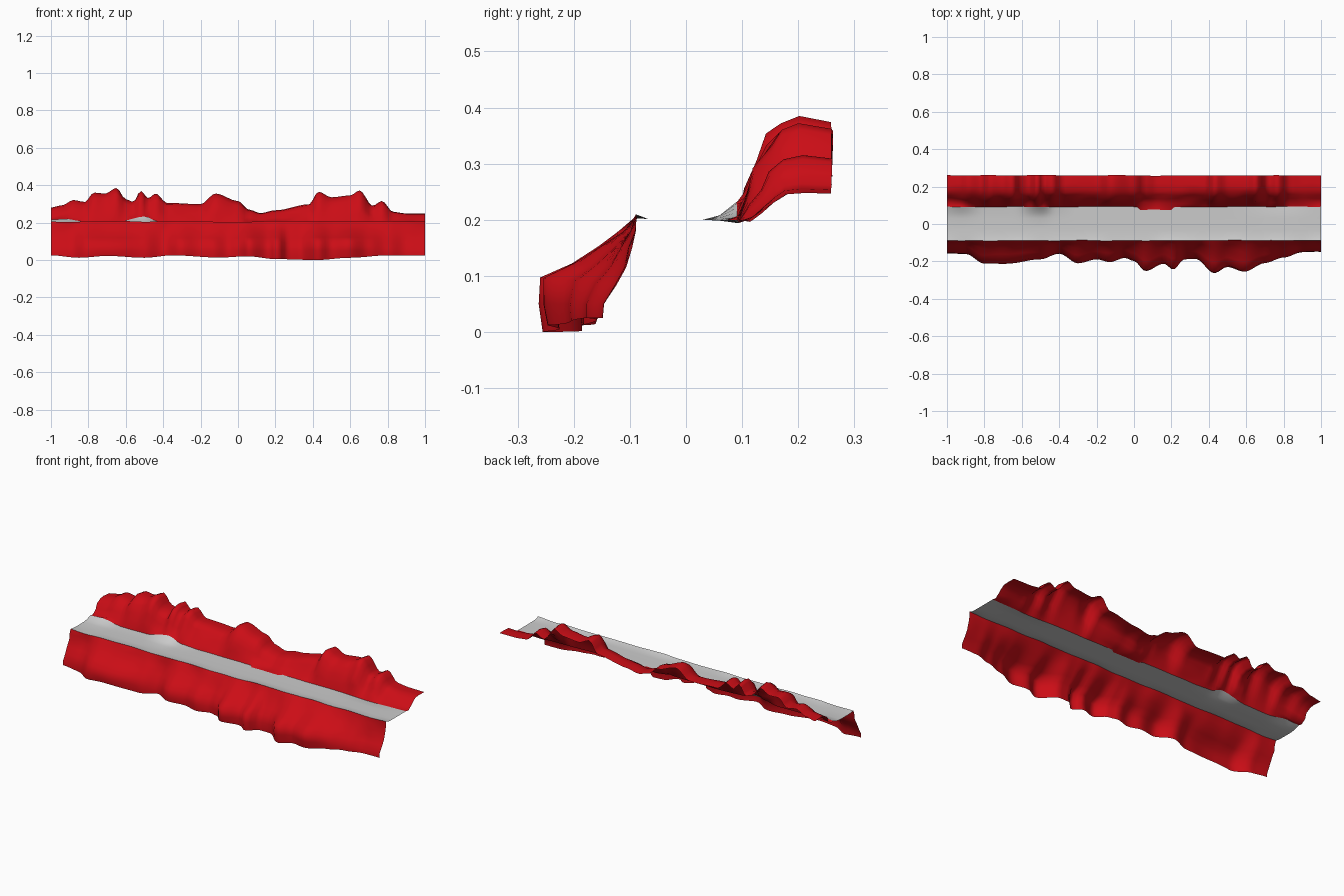
import bpy
import math
from mathutils import Vector, noise

if "Cube" in bpy.data.objects:
    bpy.data.objects.remove(bpy.data.objects["Cube"])

STATIONS = 120

# Control values along x: (x, value)
TOP_HEIGHT = [(-1, .28), (-.94, .292), (-.88, .32), (-.82, .31), (-.77, .36), (-.71, .355),
              (-.65, .385), (-.6, .325), (-.56, .31), (-.52, .37), (-.48, .33), (-.44, .355),
              (-.38, .305), (-.2, .298), (-.12, .355), (0, .315), (.06, .268), (.12, .25),
              (.2, .265), (.38, .297), (.43, .365), (.5, .335), (.6, .345), (.65, .372),
              (.72, .29), (.77, .315), (.83, .256), (.9, .248), (1, .247)]
LOW_REACH = [(-1, .157), (-.9, .16), (-.8, .212), (-.7, .213), (-.5, .19), (-.4, .16),
             (-.3, .21), (-.2, .19), (-.13, .205), (-.05, .183), (0, .2), (.06, .252),
             (.16, .213), (.21, .243), (.27, .19), (.33, .187), (.43, .262), (.5, .23),
             (.59, .255), (.7, .21), (.8, .18), (.9, .15), (1, .148)]
BOTTOM = [(-1, .025), (-.85, .012), (-.7, .022), (-.5, .012), (-.35, .025), (-.1, .013),
          (.05, .02), (.2, .005), (.42, .0), (.6, .012), (.8, .025), (1, .025)]
ROAD_RISE = [(-1, .215), (-.93, .22), (-.8, .203), (-.65, .203), (-.5, .232), (-.42, .205),
             (-.3, .2), (.5, .2), (.8, .194), (1, .2)]


def sample(table, x):
    """Smoothly interpolate a control table."""
    for (x0, a), (x1, b) in zip(table, table[1:]):
        if x <= x1:
            t = (x - x0) / (x1 - x0)
            return a + (b - a) * t * t * (3 - 2 * t)
    return table[-1][1]


def blend(low, high, t):
    return [(a[0] + (b[0] - a[0]) * t, a[1] + (b[1] - a[1]) * t) for a, b in zip(low, high)]


def wobble(x, k, amount):
    return amount * noise.noise(Vector((x * 9, k * 1.7, 3.3)))


def foot(x):
    return .076 if .03 < x < .21 else .092


def road_section(x):
    rise = sample(ROAD_RISE, x)
    lip = .206 + wobble(x, 8, .005)
    f = foot(x)
    return [(-.088 + wobble(x, 20, .004), lip), (-.068, .2015), (-.03, .2), (.03, .2),
            (.06, .2 + (rise - .2) * .25), (f + wobble(x, 21, .004), rise)]


def upper_section(x):
    h = sample(TOP_HEIGHT, x)
    t = (h - .24) / .145
    low = [(.115, .197), (.14, .21), (.16, .225), (.18, .239), (.215, .241), (.258, .24)]
    high = [(.106, .255), (.12, .3), (.143, .35), (.168, .372), (.2, .385), (.26, .374)]
    pts = [(y + wobble(x, k, .012 if k < 5 else .005), z + (wobble(x, k + 40, .01) if k < 3 else 0))
           for k, (y, z) in enumerate(blend(low, high, t))]
    return [road_section(x)[-1]] + pts


def lower_section(x):
    t = (sample(LOW_REACH, x) - .15) / .11
    b = sample(BOTTOM, x)
    low = [(-.093, .18), (-.098, .15), (-.112, .115), (-.13, .085), (-.148, .05), (-.15, b)]
    high = [(-.115, .18), (-.155, .153), (-.205, .122), (-.255, .097), (-.26, .05), (-.253, b)]
    pts = [(y + wobble(x, k + 60, .01 if k < 4 else .003), z) for k, (y, z) in enumerate(blend(low, high, t))]
    return [road_section(x)[0]] + pts


def loft(name, section, color=None):
    """Skin a cross-section along x into one open sheet."""
    verts, faces = [], []
    for i in range(STATIONS + 1):
        x = -1 + 2 * i / STATIONS
        ring = section(x)
        n = len(ring)
        verts += [(x, y, z) for y, z in ring]
        if i:
            a, b = (i - 1) * n, i * n
            faces += [(a + k, b + k, b + k + 1, a + k + 1) for k in range(n - 1)]
    mesh = bpy.data.meshes.new(name)
    mesh.from_pydata(verts, [], faces)
    mesh.shade_smooth()
    obj = bpy.data.objects.new(name, mesh)
    bpy.context.collection.objects.link(obj)
    if color:
        mat = bpy.data.materials.new(name + "_red")
        mat.diffuse_color = color
        mat.use_nodes = True
        mat.node_tree.nodes["Principled BSDF"].inputs["Base Color"].default_value = mat.diffuse_color
        mesh.materials.append(mat)
    return obj


RED = (.6, .004, .008, 1)

# Flat ledge path
loft("path", road_section)

# Rock bank rising behind the path
loft("upper_bank", upper_section, RED)

# Rock bank falling away in front (section runs outward, so flip normals)
lower = loft("lower_bank", lower_section, RED)
lower.data.flip_normals()
